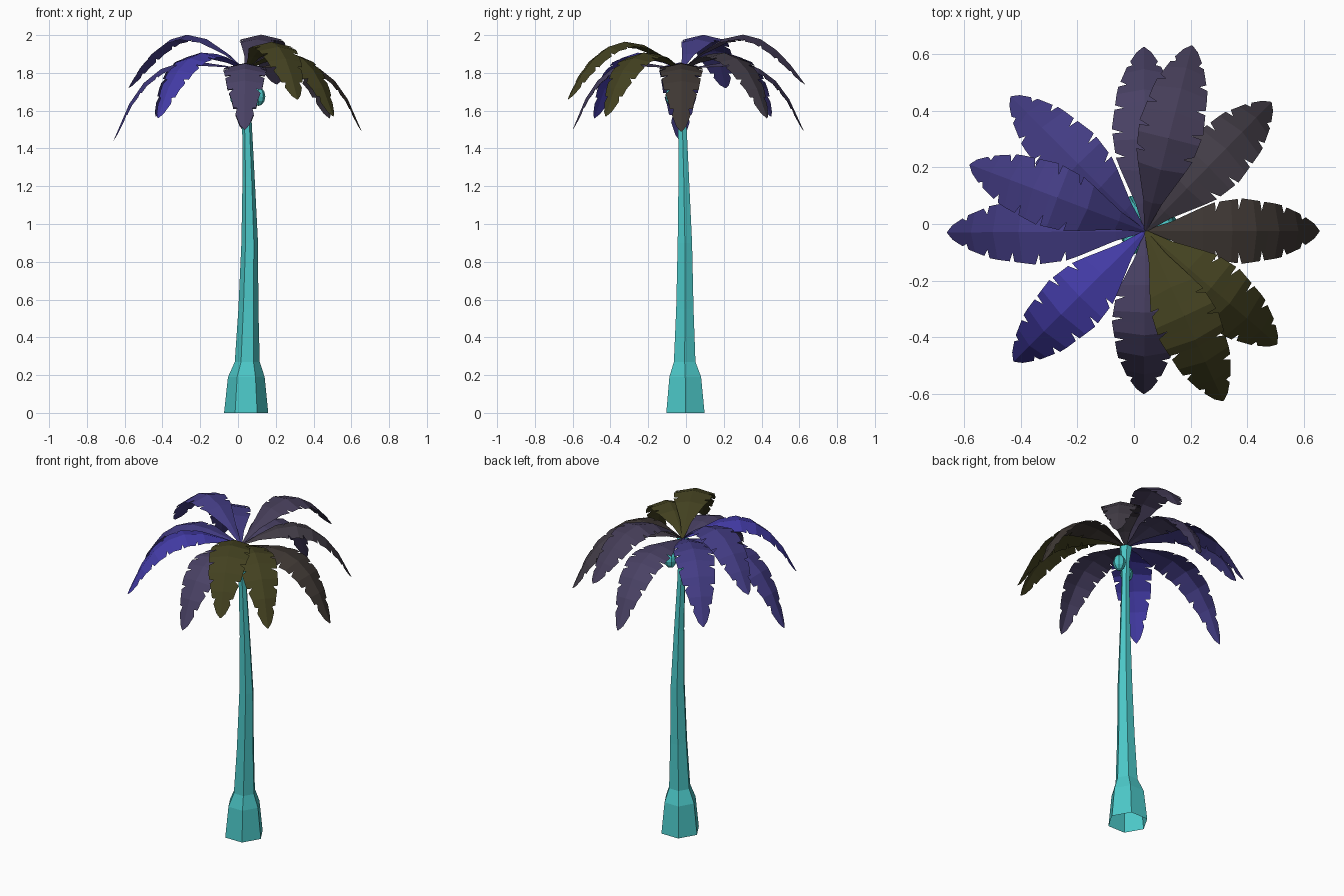
import bpy
import bmesh
import math
from mathutils import Vector

cube = bpy.data.objects.get("Cube")
if cube:
    bpy.data.objects.remove(cube, do_unlink=True)


def material(name, hex_code):
    srgb = [int(hex_code[i:i + 2], 16) / 255 for i in (0, 2, 4)]
    colour = [((c + 0.055) / 1.055) ** 2.4 for c in srgb] + [1.0]
    mat = bpy.data.materials.new(name)
    mat.use_nodes = True
    mat.diffuse_color = colour
    mat.node_tree.nodes["Principled BSDF"].inputs["Base Color"].default_value = colour
    return mat


teal = material("teal bark", "4CC8C8")
blue = material("bright blue leaf", "443CA8")
indigo = material("indigo leaf", "433C84")
purple = material("purple leaf", "494164")
plum = material("plum leaf", "453D58")
grey = material("grey leaf", "433D47")
brown = material("brown leaf", "3E3733")
olive = material("olive leaf", "434120")


def add_object(name, bm, mat):
    mesh = bpy.data.meshes.new(name)
    bm.to_mesh(mesh)
    bm.free()
    mesh.materials.append(mat)
    obj = bpy.data.objects.new(name, mesh)
    bpy.context.collection.objects.link(obj)
    return obj


def interpolate(table, t):
    for (t0, v0), (t1, v1) in zip(table, table[1:]):
        if t <= t1:
            return v0 + (v1 - v0) * (t - t0) / (t1 - t0)
    return table[-1][1]


# Trunk: six-sided open tube, flared at the foot, leaning (x, y, z, radius)
sections = [
    (0.043, -0.003, 0, 0.117), (0.044, -0.004, 0.19, 0.097),
    (0.049, -0.007, 0.27, 0.066), (0.055, -0.006, 0.55, 0.053),
    (0.062, -0.006, 0.9, 0.044), (0.056, -0.012, 1.25, 0.032),
    (0.047, -0.02, 1.55, 0.025), (0.042, -0.024, 1.72, 0.025),
    (0.04, -0.025, 1.81, 0.038)]
bm = bmesh.new()
rings = []
for x, y, z, r in sections:
    rings.append([bm.verts.new((x + r * math.cos(k * math.pi / 3),
                                y + r * math.sin(k * math.pi / 3), z)) for k in range(6)])
for low, high in zip(rings, rings[1:]):
    for k in range(6):
        n = (k + 1) % 6
        bm.faces.new((low[k], low[n], high[n], high[k]))
bm.faces.new(rings[-1])
add_object("trunk", bm, teal)

# Leaves: arched, folded along the midrib, with notched edges
CROWN = Vector((0.04, -0.025, 1.815))
KNOTS = [0, 0.15, 0.33, 0.5, 0.64, 0.77, 0.88, 1]
NOTCHES = [0.41, 0.55, 0.69, 0.82, 0.92]
WIDTH = [(0, 0.004), (0.15, 0.034), (0.26, 0.068), (0.4, 0.102), (0.57, 0.116),
         (0.8, 0.095), (0.92, 0.058), (0.98, 0.026), (1, 0.003)]


def leaf(name, tip_x, tip_y, tip_z, rise, mat):
    reach = Vector((tip_x, tip_y, 0)) - Vector((CROWN.x, CROWN.y, 0))
    length = reach.length
    out = reach.normalized()
    side = Vector((-out.y, out.x, 0))
    drop = tip_z - CROWN.z
    curve = [(t, rise * math.sin(math.pi * t) + drop * t ** 5) for t in KNOTS]

    rows = [(t, 1.0) for t in KNOTS + [0.98]]
    for n in NOTCHES:
        rows += [(n - 0.009, 1.0), (n - 0.006, 0.68), (n + 0.017, 1.0)]
    rows.sort()

    bm = bmesh.new()
    strips = []
    for t, cut in rows:
        w = interpolate(WIDTH, t) * cut
        z = interpolate(curve, t)
        a, b = max(t - 0.08, 0), min(t + 0.08, 1)
        slope = (interpolate(curve, b) - interpolate(curve, a)) / ((b - a) * length)
        normal = (Vector((0, 0, 1)) - out * slope).normalized()
        mid = CROWN + out * (t * length) + Vector((0, 0, z))
        edge = mid - normal * (0.23 * w)
        strips.append([bm.verts.new(p) for p in (edge - side * w, mid, edge + side * w)])
    for a, b in zip(strips, strips[1:]):
        for k in range(2):
            bm.faces.new((a[k], b[k], b[k + 1], a[k + 1]))
    add_object(name, bm, mat)


# Lower ring of eight leaves
leaf("leaf_left", 0.655, -0.025, 1.49, 0.045, brown)
leaf("leaf_back_left", 0.485, 0.43, 1.56, 0.1, grey)
leaf("leaf_back", 0.035, 0.625, 1.49, 0.045, purple)
leaf("leaf_back_right", -0.435, 0.45, 1.57, 0.1, indigo)
leaf("leaf_right", -0.66, -0.03, 1.44, 0.05, indigo)
leaf("leaf_front_right", -0.425, -0.485, 1.56, 0.1, blue)
leaf("leaf_front", 0.035, -0.6, 1.5, 0.045, purple)
leaf("leaf_front_left", 0.505, -0.425, 1.57, 0.1, olive)

# Three upper leaves
leaf("upper_leaf_right", -0.58, 0.21, 1.72, 0.19, indigo)
leaf("upper_leaf_back", 0.205, 0.63, 1.74, 0.19, plum)
leaf("upper_leaf_front", 0.315, -0.625, 1.66, 0.155, olive)

# Nuts hanging under the crown
for name, x, y in (("left_nut", 0.108, 0.0), ("right_nut", -0.006, -0.072)):
    bm = bmesh.new()
    bmesh.ops.create_uvsphere(bm, u_segments=8, v_segments=6, radius=0.037)
    bmesh.ops.scale(bm, vec=(1, 1, 1.35), verts=bm.verts)
    bmesh.ops.translate(bm, vec=(x, y, 1.675), verts=bm.verts)
    add_object(name, bm, teal)
